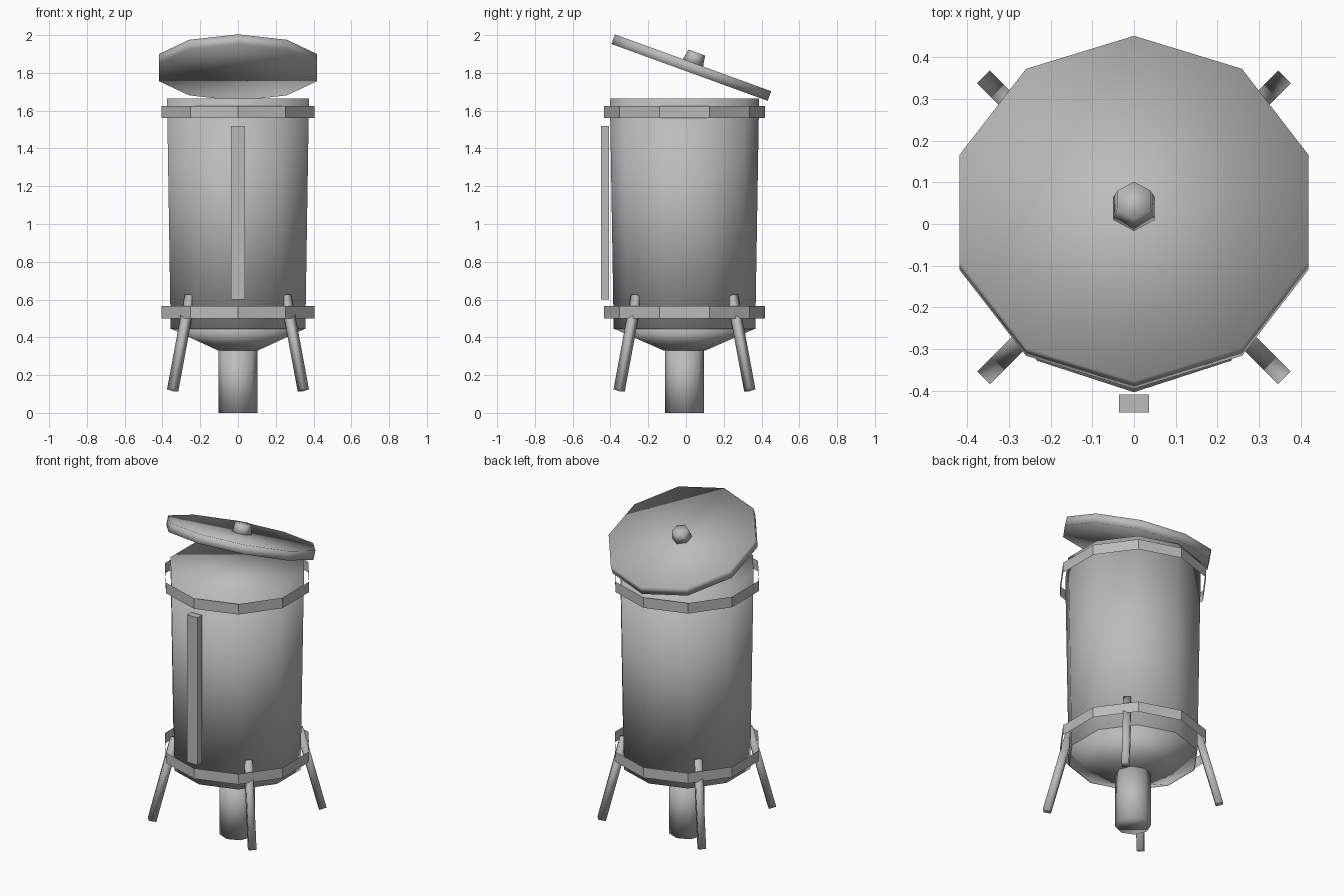
import bpy, bmesh
from math import pi, radians, sin, cos
from mathutils import Matrix, Vector

cube = bpy.data.objects.get("Cube")
if cube:
    bpy.data.objects.remove(cube, do_unlink=True)

grey = bpy.data.materials.new("plain_grey")
grey.use_nodes = True
colour = (0.5, 0.5, 0.5, 1)
grey.diffuse_color = colour
grey.node_tree.nodes["Principled BSDF"].inputs["Base Color"].default_value = colour

CY = -0.008          # axis of the tank in y
SIDES = 10


def finish(name, bm, smooth):
    bmesh.ops.recalc_face_normals(bm, faces=bm.faces)
    for f in bm.faces:
        f.smooth = smooth
    mesh = bpy.data.meshes.new(name)
    bm.to_mesh(mesh)
    bm.free()
    mesh.materials.append(grey)
    obj = bpy.data.objects.new(name, mesh)
    bpy.context.collection.objects.link(obj)
    return obj


def drum(name, sides, r_low, r_high, z_low, z_high, place=None, caps=True, smooth=True):
    """Polygonal drum with a corner on the y axis."""
    bm = bmesh.new()
    rings = []
    for r, z in ((r_low, z_low), (r_high, z_high)):
        rings.append([bm.verts.new((r * sin(2 * pi * i / sides),
                                    r * cos(2 * pi * i / sides), z))
                      for i in range(sides)])
    low, high = rings
    for i in range(sides):
        j = (i + 1) % sides
        bm.faces.new((low[i], low[j], high[j], high[i]))
    if caps:
        bm.faces.new(low)
        bm.faces.new(high)
    bm.transform(place or Matrix.Translation((0, CY, 0)))
    return finish(name, bm, smooth)


def box(name, size, place, smooth=False):
    bm = bmesh.new()
    bmesh.ops.create_cube(bm, size=1)
    bm.transform(place @ Matrix.Diagonal((*size, 1)))
    return finish(name, bm, smooth)


# Tank, funnel bottom and outlet pipe
drum("tank_body", SIDES, 0.375, 0.395, 0.445, 1.665)
drum("funnel_bottom", SIDES, 0.11, 0.372, 0.33, 0.445)
drum("outlet_pipe", 8, 0.102, 0.102, 0, 0.335)

# Thin open hoops standing slightly off the tank
for name, low, high in (("lower_hoop", 0.5, 0.565), ("upper_hoop", 1.56, 1.625)):
    drum(name, SIDES, 0.426, 0.426, low, high, caps=False, smooth=False)

# Lid tipped up at the front, with its knob
tilt = Matrix.Translation((0, 0.028, 1.828)) @ Matrix.Rotation(radians(-20), 4, "X")
drum("lid", SIDES, 0.44, 0.44, -0.027, 0.027, tilt)
drum("lid_knob", 6, 0.058, 0.047, 0.02, 0.085, tilt)

# Level gauge strip on the front
box("gauge_strip", (0.072, 0.043, 0.92), Matrix.Translation((0, -0.4295, 1.06)))

# Four splayed legs on the diagonals
for i, name in enumerate(("back_left", "back_right", "front_right", "front_left")):
    turn = Matrix.Translation((0, CY, 0)) @ Matrix.Rotation(pi / 4 + i * pi / 2, 4, "Z")
    foot, top = Vector((0.489, 0, 0.12)), Vector((0.358, 0, 0.62))
    axis = top - foot
    lean = axis.to_track_quat("Z", "Y").to_matrix().to_4x4()
    box(name + "_leg", (0.043, 0.043, axis.length),
        turn @ Matrix.Translation((foot + top) / 2) @ lean, smooth=True)
